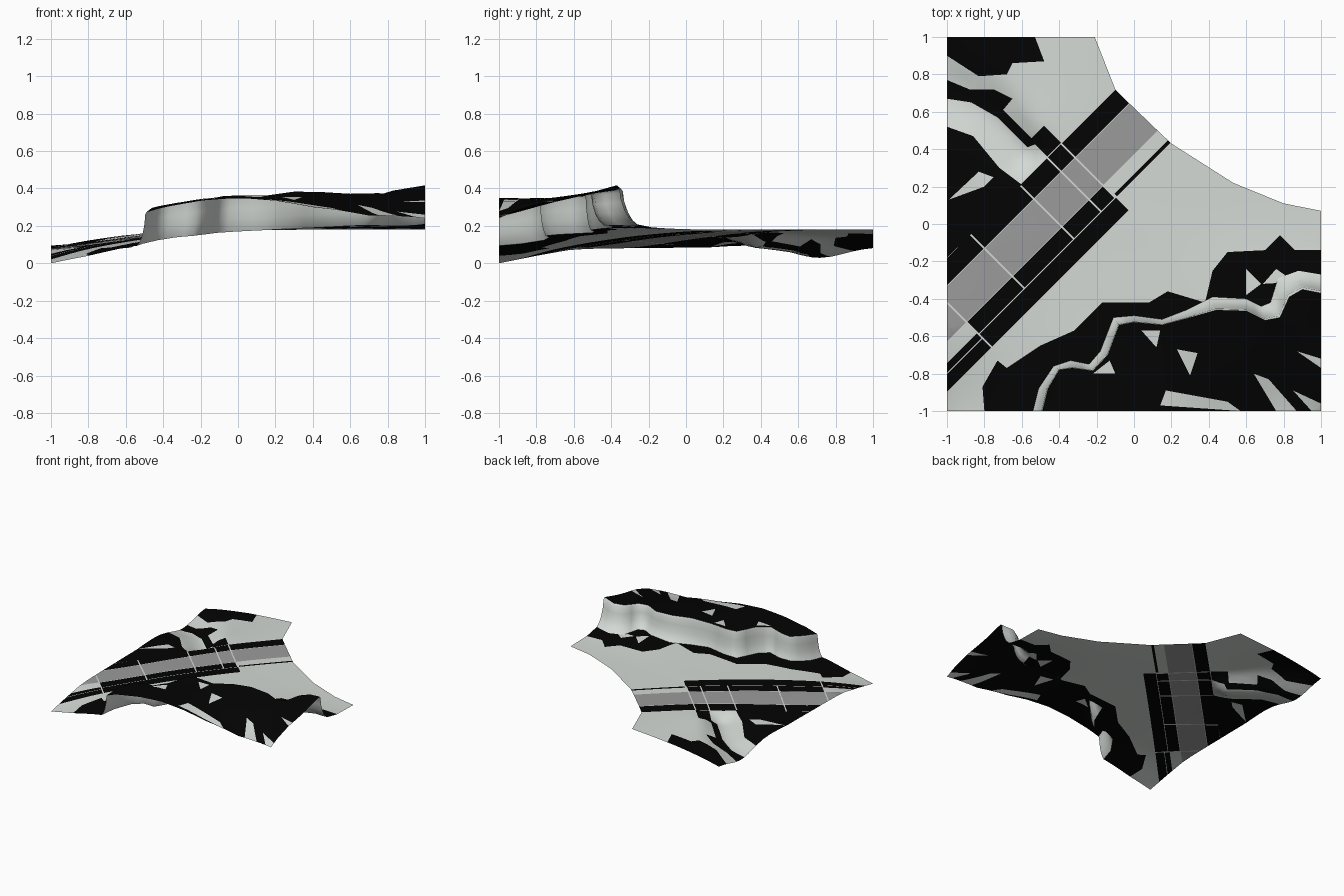
import bpy, bmesh, math
from mathutils import Vector
from mathutils.geometry import delaunay_2d_cdt, intersect_point_line, area_tri

if "Cube" in bpy.data.objects:
    bpy.data.objects.remove(bpy.data.objects["Cube"])


def material(name, r, g, b):
    m = bpy.data.materials.new(name)
    m.diffuse_color = (r, g, b, 1)
    m.use_nodes = True
    m.node_tree.nodes["Principled BSDF"].inputs["Base Color"].default_value = m.diffuse_color
    return m


MATS = [material("pale_ground", .66, .7, .67), material("dark_cover", .001, .001, .001),
        material("asphalt", .33, .33, .33)]
PALE, DARK, ASPHALT = 0, 1, 2


def surface(points):
    """Smooth height function through scattered (x, y, z) control points."""
    n = len(points)
    a = [[math.hypot(p[0] - q[0], p[1] - q[1]) for q in points] + [p[2]] for p in points]
    for i in range(n):
        k = max(range(i, n), key=lambda r: abs(a[r][i]))
        a[i], a[k] = a[k], a[i]
        for r in range(n):
            if r != i and a[r][i]:
                f = a[r][i] / a[i][i]
                a[r] = [u - f * v for u, v in zip(a[r], a[i])]
    w = [a[i][n] / a[i][i] for i in range(n)]
    return lambda x, y: sum(c * math.hypot(x - p[0], y - p[1]) for c, p in zip(w, points))


def inside(x, y, poly):
    hit = False
    for (x0, y0), (x1, y1) in zip(poly, poly[1:] + poly[:1]):
        if (y0 > y) != (y1 > y) and x < x0 + (y - y0) * (x1 - x0) / (y1 - y0):
            hit = not hit
    return hit


def distance(p, a, b):
    """Distance from point p to the segment a-b."""
    t = intersect_point_line(p, a, b)[1]
    return (p - a.lerp(b, min(1, max(0, t)))).length


def finish(name, bm):
    bm.normal_update()
    bmesh.ops.reverse_faces(bm, faces=[f for f in bm.faces if f.normal.z < 0])
    me = bpy.data.meshes.new(name)
    bm.to_mesh(me)
    bm.free()
    for m in MATS:
        me.materials.append(m)
    me.shade_smooth()
    ob = bpy.data.objects.new(name, me)
    bpy.context.collection.objects.link(ob)


def sheet(name, outline, height, zones, base=PALE, step=0.06):
    """Triangulated terrain patch: outline and zone borders become mesh edges."""
    verts, edges = [], []
    for poly in [outline] + [z for z, _ in zones]:
        start = len(verts)
        for a, b in zip(poly, poly[1:] + poly[:1]):
            a, b = Vector(a), Vector(b)
            n = max(1, math.ceil((b - a).length / 0.1))
            verts += [a.lerp(b, i / n) for i in range(n)]
        ids = list(range(start, len(verts)))
        edges += list(zip(ids, ids[1:] + ids[:1]))
    border = [(verts[a], verts[b]) for a, b in edges]
    n = round(2 / step)
    for i in range(n):
        for j in range(n):
            p = Vector((-1 + (i + 0.5) * step, -1 + (j + 0.5) * step))
            if inside(p.x, p.y, outline) and all(distance(p, a, b) > step * .4 for a, b in border):
                verts.append(p)
    vs, _, faces, *_ = delaunay_2d_cdt(verts, edges, [], 0, 1e-4)
    bm = bmesh.new()
    bv = [bm.verts.new((p.x, p.y, height(p.x, p.y))) for p in vs]
    for f in faces:
        c = sum((vs[i] for i in f), Vector((0, 0))) / len(f)
        if inside(c.x, c.y, outline) and area_tri(*[vs[i] for i in f]) > 2e-6:
            face = bm.faces.new([bv[i] for i in f])
            face.material_index = base
            for poly, m in zones:
                if inside(c.x, c.y, poly):
                    face.material_index = m
    bmesh.ops.delete(bm, geom=[v for v in bm.verts if not v.link_faces], context='VERTS')
    finish(name, bm)


def cell(s0, s1, c0, c1, m, gap=0.007):
    """Rectangle aligned with the diagonal road (s along it, c across it)."""
    s0, s1, c0, c1 = s0 + gap, s1 - gap, c0 + gap / 2, c1 - gap / 2
    return [((s - c) / 2, (s + c) / 2) for s, c in ((s0, c0), (s1, c0), (s1, c1), (s0, c1))], m


def midpoints(line):
    out = [line[0]]
    for a, b in zip(line, line[1:]):
        out += [((a[0] + b[0]) / 2, (a[1] + b[1]) / 2), b]
    return out


# Low ground heights, with a stream valley carved towards the road
low = surface([(-1, -1, 0), (-1, -.8, .04), (-1, -.6, .075), (-1, -.2, .081), (-1, .1, .083), (-1, .3, .096),
               (-1, .7, .095), (-1, 1, .09), (-.6, 1, .15), (-.21, 1, .18), (-.1, .72, .18), (-.6, -1, .085),
               (-.8, -1, .04), (-.5, -.5, .125), (-.6, -.1, .132), (-.3, .05, .158), (-.5, .5, .165), (0, 0, .175),
               (0, -.4, .172), (.5, 0, .18), (1, .07, .18), (.5, .2, .18), (.2, .43, .18), (-.3, -.7, .145),
               (.3, -.35, .185), (1, -.15, .185), (1, -.27, .21), (.6, -.38, .2), (-.8, -.3, .1), (-.75, .9, .13)])
STREAM = [Vector((-1.2, .82)), Vector((-.8, .6)), Vector((-.5, .3))]


def ground(x, y):
    d = min(distance(Vector((x, y)), a, b) for a, b in zip(STREAM, STREAM[1:]))
    fade = min(1, max(0, (y - x - .8) / .14))
    width = .1 + .08 * min(1, max(0, (-.5 - x) / .5))
    return low(x, y) - .066 * fade * math.exp(-(d / width) ** 2)


# Plateau heights
plateau = surface([(-.5, -1, .27), (-.4, -.78, .31), (-.2, -.77, .345), (-.08, -.53, .36), (.15, -.54, .362),
                   (.3, -.5, .383), (.6, -.46, .372), (.72, -.5, .378), (.82, -.38, .39), (.9, -.34, .402),
                   (1, -.36, .42), (-.4, -1, .3), (-.2, -1, .335), (0, -1, .35), (.2, -1, .335), (.4, -1, .3),
                   (.7, -1, .255), (1, -1, .24), (1, -.92, .28), (1, -.78, .325), (1, -.58, .36), (.5, -.75, .345)])

# Cliff lip and foot lines
lip = midpoints([(-.49, -1), (-.46, -.88), (-.4, -.78), (-.33, -.77), (-.22, -.785), (-.14, -.7), (-.08, -.54),
                 (0, -.525), (.15, -.54), (.3, -.5), (.44, -.46), (.6, -.465), (.7, -.515), (.78, -.5), (.83, -.39),
                 (.9, -.35), (1, -.37)])
foot = midpoints([(-.54, -1), (-.51, -.88), (-.43, -.76), (-.34, -.73), (-.24, -.75), (-.18, -.68), (-.11, -.5),
                  (0, -.49), (.15, -.51), (.28, -.46), (.42, -.39), (.6, -.4), (.68, -.44), (.73, -.42),
                  (.77, -.29), (.88, -.25), (1, -.27)])

# Cliff face: loft from lip to foot
bm = bmesh.new()
rows = []
for t, k in ((0, 1), (.12, .93), (.2, .65), (.4, .36), (.65, .15), (1, 0)):
    rows.append([bm.verts.new((a[0] + (b[0] - a[0]) * t, a[1] + (b[1] - a[1]) * t,
                               ground(*b) * (1 - k) + plateau(*a) * k)) for a, b in zip(lip, foot)])
for r0, r1 in zip(rows, rows[1:]):
    for i in range(len(r0) - 1):
        bm.faces.new((r0[i], r1[i], r1[i + 1], r0[i + 1]))
finish("cliff_face", bm)

# Plateau top with pale bare patches
bare = [[(.04, -.57), (.14, -.57), (.12, -.66)], [(.23, -.67), (.34, -.69), (.3, -.81)],
        [(.17, -.89), (.5, -.95), (.57, -1), (.14, -.97)], [(.64, -.8), (.72, -.83), (.87, -1), (.76, -1)],
        [(.87, -.68), (1, -.72), (1, -.77)], [(-.22, -.8), (-.1, -.8), (-.13, -.73)],
        [(.85, -.89), (1, -.96), (1, -1), (.95, -1)]]
sheet("plateau", lip + [(1, -1)], plateau, [(p, PALE) for p in bare], DARK)

# Road with paving seams
seams = [-1.95, -1.42, -.93, -.4, -.11, .04, .8]
spans = list(zip(seams, seams[1:]))
sheet("road", [(-1, -.33), (-1, -.63), (.128, .498), (-.025, .645)], ground,
      [cell(a, b, .37, .67, ASPHALT) for a, b in spans])

# Ground north of the road: verge, stream banks
north = [cell(a, b, .67, .82, DARK) for a, b in spans] + [cell(-.11, .05, .82, 1.01, DARK)]
north += [(p, DARK) for p in (
    [(-1, 1), (-.53, 1), (-.48, .87), (-.65, .86), (-.68, .8), (-.83, .79), (-1, .9)],
    [(-1, .77), (-.88, .72), (-.75, .72), (-.65, .67), (-.7, .61), (-.52, .43), (-.57, .41), (-.73, .57), (-.87, .65),
     (-1, .67)],
    [(-1, .52), (-.86, .47), (-.72, .3), (-.6, .21), (-.72, .09), (-1, -.18)])]
north.append(([(-.99, .13), (-.8, .2), (-.75, .25), (-.83, .28)], PALE))
sheet("north_ground", [(-1, -.33), (-.025, .645), (-.1, .72), (-.21, 1), (-1, 1)], ground, north, step=.045)

# Ground south of the road: verge, meadow, scree below the cliff
south = [cell(a, b, .24, .37, DARK) for a, b in spans[1:5]]
south += [cell(-1.42, .05, .1, .24, DARK), cell(.05, .8, .235, .27, DARK),
          cell(-1.95, -1.42, .1, .2, DARK), cell(-1.95, -1.42, .2, .26, DARK)]
south.append(([(-.8, -1), (-.81, -.87), (-.73, -.73), (-.68, -.77), (-.5, -.65), (-.32, -.57), (-.17, -.42),
               (.08, -.42), (.18, -.36), (.38, -.42), (.42, -.25), (.5, -.15), (.7, -.14), (.78, -.06), (.86, -.14),
               (1, -.14), (1, -.4), (.7, -.55), (0, -.6), (-.3, -.9), (-.5, -1)], DARK))
south += [([(.6, -.24), (.68, -.32), (.6, -.38)], PALE), ([(.76, -.24), (.69, -.32), (.86, -.31)], PALE)]
sheet("south_ground", [(-1, -1)] + foot + [(1, .07), (.8, .11), (.53, .22), (.2, .43), (.128, .498), (-1, -.63)],
      ground, south)
